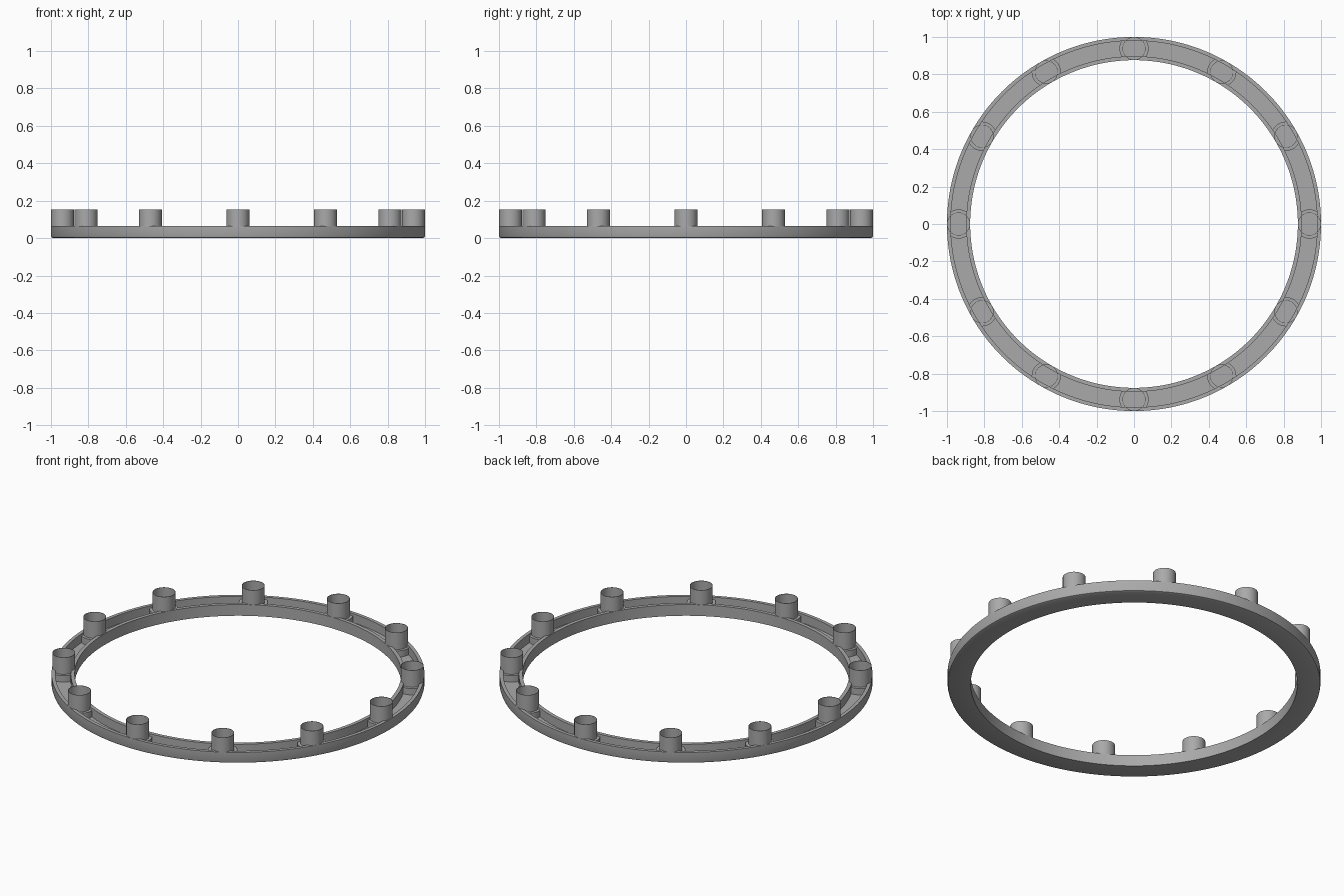
import bpy, bmesh
from math import sin, cos, pi, hypot, radians

cube = bpy.data.objects.get("Cube")
if cube:
    bpy.data.objects.remove(cube)

OUTER, INNER = 1.0, 0.876
CHANNEL_OUT, CHANNEL_IN = 0.98, 0.897
RIM_Z, FLOOR_Z, BOSS_Z, CUP_Z = 0.066, 0.014, 0.052, 0.152
MID = (OUTER + INNER) / 2
CUP_R, BOSS_R = 0.0615, 0.078
CUPS = 12

grey = bpy.data.materials.new("plain grey")
grey.use_nodes = True
colour = (0.4, 0.4, 0.4, 1)
grey.diffuse_color = colour
grey.node_tree.nodes["Principled BSDF"].inputs["Base Color"].default_value = colour


def make_object(name, bm):
    bmesh.ops.recalc_face_normals(bm, faces=bm.faces)
    mesh = bpy.data.meshes.new(name)
    bm.to_mesh(mesh)
    bm.free()
    mesh.materials.append(grey)
    obj = bpy.data.objects.new(name, mesh)
    bpy.context.collection.objects.link(obj)
    bpy.ops.object.select_all(action='DESELECT')
    obj.select_set(True)
    bpy.context.view_layer.objects.active = obj
    bpy.ops.object.shade_smooth_by_angle(angle=radians(30))
    return obj


def lathe(name, profile, steps):
    """Turn a closed (radius, height) profile around the z axis."""
    bm = bmesh.new()
    rings = []
    for i in range(steps):
        a = 2 * pi * i / steps
        rings.append([bm.verts.new((r * cos(a), r * sin(a), z)) for r, z in profile])
    n = len(profile)
    for i in range(steps):
        p, q = rings[i], rings[(i + 1) % steps]
        for j in range(n):
            k = (j + 1) % n
            bm.faces.new((p[j], q[j], q[k], p[k]))
    return make_object(name, bm)


# Ring with an open channel on top and a softened lower outer edge
lathe("channel_ring", [
    (INNER, 0), (OUTER - 0.012, 0), (OUTER - 0.003, 0.004), (OUTER, 0.013),
    (OUTER, RIM_Z), (CHANNEL_OUT, RIM_Z), (CHANNEL_OUT, FLOOR_Z),
    (CHANNEL_IN, FLOOR_Z), (CHANNEL_IN, RIM_Z), (INNER, RIM_Z)], 192)


def boss_mesh():
    """Round block whose outline is limited to the channel width."""
    bm = bmesh.new()
    outline = []
    for i in range(64):
        a = 2 * pi * i / 64
        x, y = MID + BOSS_R * cos(a), BOSS_R * sin(a)
        r = hypot(x, y)
        s = min(max(r, CHANNEL_IN - 0.003), CHANNEL_OUT + 0.003) / r
        outline.append(bm.verts.new((x * s - MID, y * s, FLOOR_Z - 0.003)))
    base = bm.faces.new(outline)
    top = bmesh.ops.extrude_face_region(bm, geom=[base])["geom"]
    for v in top:
        if isinstance(v, bmesh.types.BMVert):
            v.co.z = BOSS_Z
    return bm


# Thin open cup and the boss it stands on, repeated around the ring
boss = make_object("boss_1", boss_mesh())
cup = lathe("cup_1", [(CUP_R, BOSS_Z - 0.004), (CUP_R, CUP_Z),
                      (CUP_R - 0.002, CUP_Z), (CUP_R - 0.002, BOSS_Z - 0.004)], 48)
for i in range(CUPS):
    a = 2 * pi * i / CUPS
    for part, label in ((boss, "boss"), (cup, "cup")):
        obj = part
        if i:
            obj = part.copy()
            obj.name = f"{label}_{i + 1}"
            bpy.context.collection.objects.link(obj)
        obj.location = (MID * cos(a), MID * sin(a), 0)
        obj.rotation_euler.z = a
